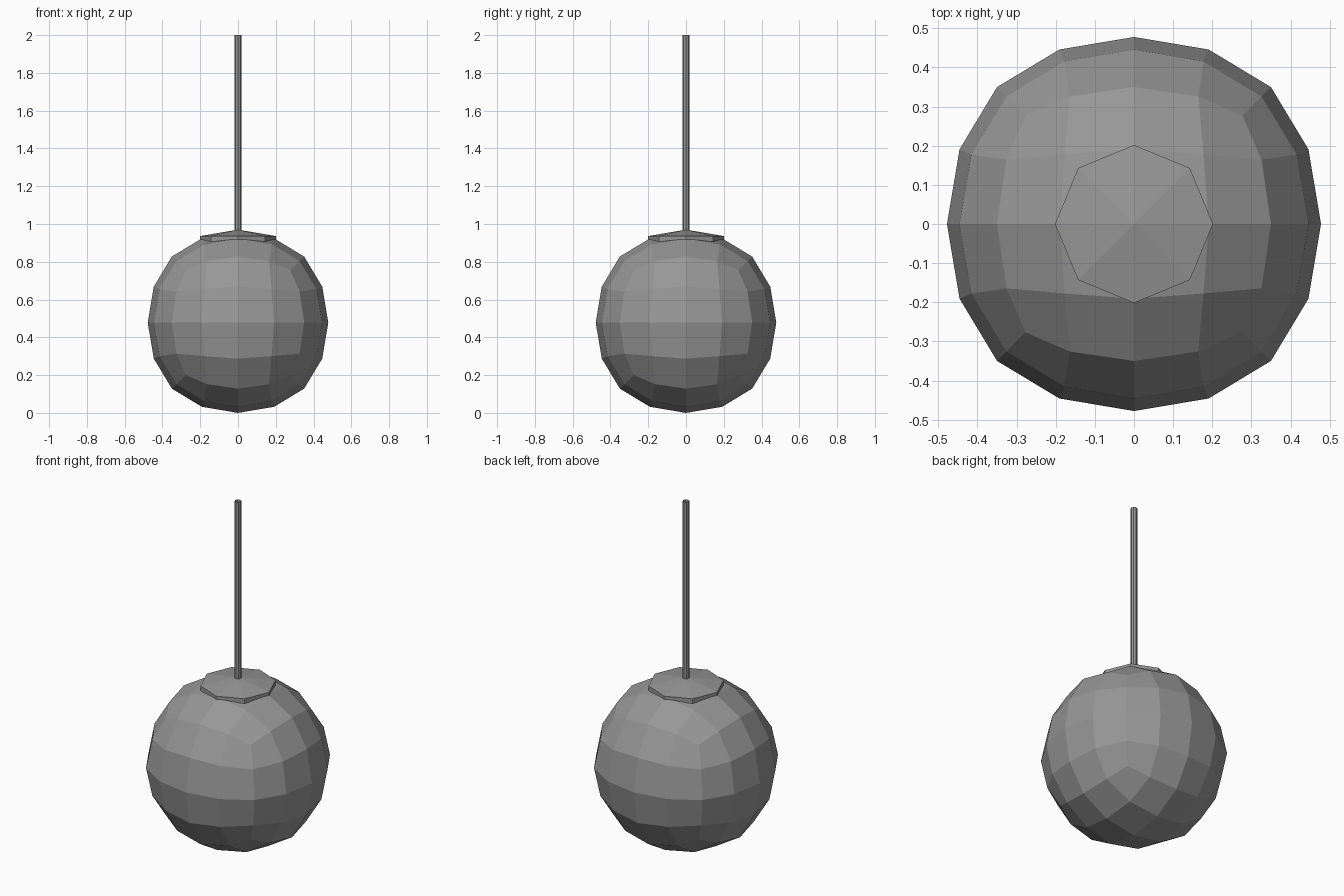
import bpy
from math import cos, sin, tau

if "Cube" in bpy.data.objects:
    bpy.data.objects.remove(bpy.data.objects["Cube"])

# Dark grey finish shared by all parts
grey = bpy.data.materials.new("dark_grey")
grey.diffuse_color = (0.31, 0.31, 0.31, 1)
grey.use_nodes = True
grey.node_tree.nodes["Principled BSDF"].inputs["Base Color"].default_value = grey.diffuse_color

# Globe: cube rounded by two subdivision levels, flat faces
R = 0.478
bpy.ops.mesh.primitive_cube_add(size=2 * R / 0.8785, location=(0, 0, R))
globe = bpy.context.object
globe.name = "globe"
sub = globe.modifiers.new("round", 'SUBSURF')
sub.levels = sub.render_levels = 2
sub.use_limit_surface = False

# Cap: shallow eight-sided cone with a thin rim
n = 8


def ring(z, r=0.202):
    return [(r * cos(tau * i / n), r * sin(tau * i / n), z) for i in range(n)]


verts = ring(0.908) + ring(0.936) + [(0, 0, 0.97)]
faces = [tuple(reversed(range(n)))]
for i in range(n):
    j = (i + 1) % n
    faces += [(i, j, n + j, n + i), (n + i, n + j, 2 * n)]
mesh = bpy.data.meshes.new("cap")
mesh.from_pydata(verts, [], faces)
cap = bpy.data.objects.new("cap", mesh)
bpy.context.collection.objects.link(cap)

# Cord: slim open tube rising from the cap
bottom, top = 0.955, 2.0
bpy.ops.mesh.primitive_cylinder_add(vertices=8, radius=0.018, depth=top - bottom,
                                    end_fill_type='NOTHING',
                                    location=(0, 0, (top + bottom) / 2))
cord = bpy.context.object
cord.name = "cord"

for part in (globe, cap, cord):
    part.data.materials.append(grey)
